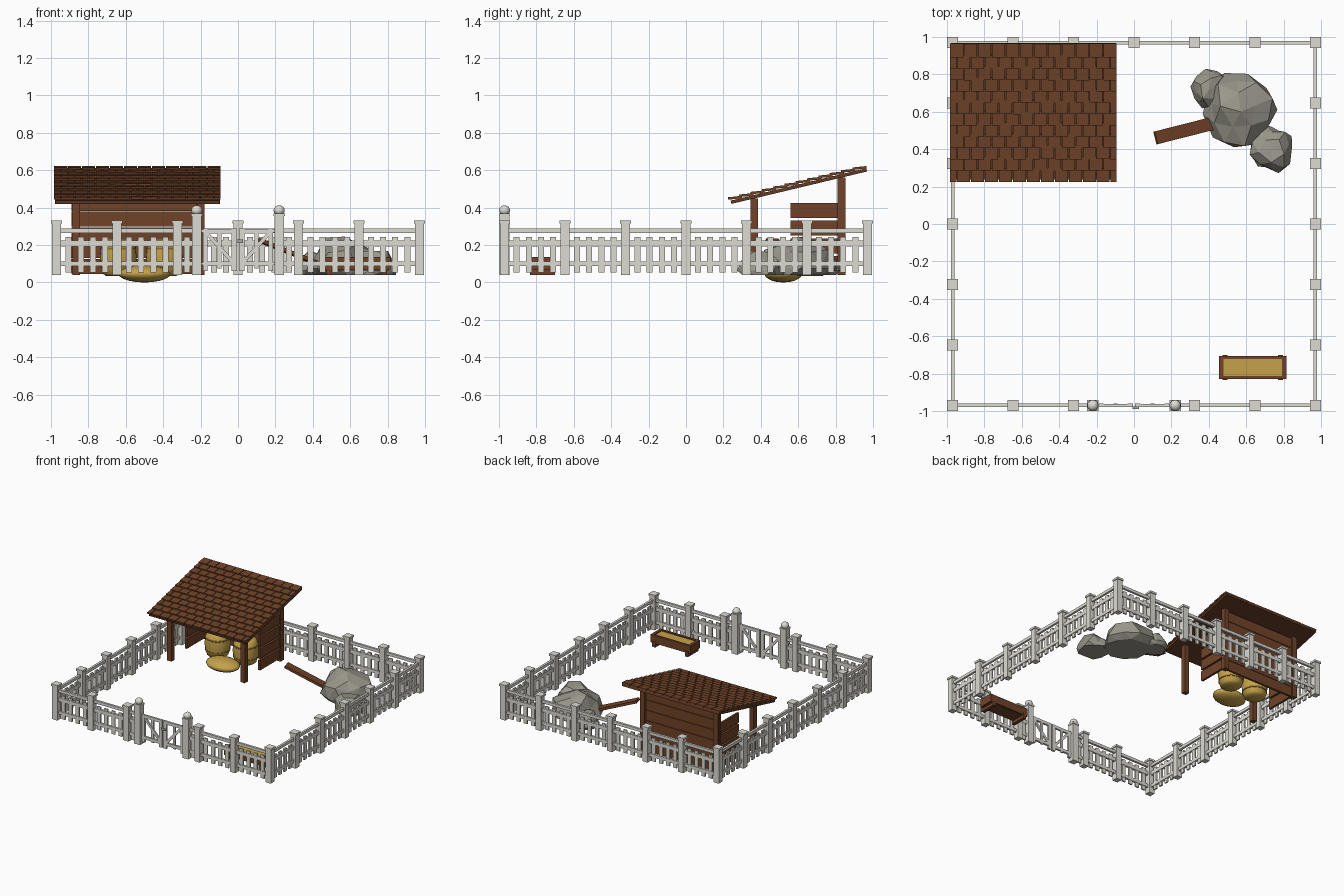
import bpy, bmesh, math, random
from mathutils import Matrix, Vector, Euler

if "Cube" in bpy.data.objects:
    bpy.data.objects.remove(bpy.data.objects["Cube"])

random.seed(4)


def mat(name, r, g, b):
    m = bpy.data.materials.new(name)
    m.diffuse_color = (r, g, b, 1)
    m.use_nodes = True
    m.node_tree.nodes["Principled BSDF"].inputs["Base Color"].default_value = m.diffuse_color
    return m


WHITE = mat("weathered white", 0.72, 0.71, 0.65)
WOOD = mat("brown wood", 0.165, 0.055, 0.021)
TILE = mat("roof brown", 0.16, 0.056, 0.021)
DARK = mat("dark roof wood", 0.12, 0.043, 0.018)
HAY = mat("golden hay", 0.56, 0.36, 0.07)
BAND = mat("hay twine", 0.27, 0.16, 0.03)
ROCK = mat("grey rock", 0.32, 0.305, 0.255)
METAL = mat("latch grey", 0.4, 0.4, 0.37)


def finish(name, bm, m, M=None, smooth=False):
    bmesh.ops.recalc_face_normals(bm, faces=bm.faces[:])
    me = bpy.data.meshes.new(name)
    bm.to_mesh(me)
    bm.free()
    for mm in (m if isinstance(m, list) else [m]):
        me.materials.append(mm)
    for p in me.polygons:
        p.use_smooth = smooth
    ob = bpy.data.objects.new(name, me)
    bpy.context.collection.objects.link(ob)
    if M is not None:
        ob.matrix_world = M
    return ob


def boxes(name, items, m, M=None):
    """One object from several boxes: (centre, size[, rotation])."""
    bm = bmesh.new()
    for it in items:
        rot = Euler(it[2]).to_matrix().to_4x4() if len(it) > 2 else Matrix()
        T = Matrix.Translation(it[0]) @ rot @ Matrix.Diagonal((*it[1], 1))
        bmesh.ops.create_cube(bm, size=1, matrix=T)
    return finish(name, bm, m, M)


def span(x0, x1, y0, y1, z0, z1):
    return (((x0 + x1) / 2, (y0 + y1) / 2, (z0 + z1) / 2), (x1 - x0, y1 - y0, z1 - z0))


def lathe(name, profile, m, loc, segs=20, band=None):
    """Revolved profile of (radius, z); band(z) picks the second material."""
    bm = bmesh.new()
    rings = [[bm.verts.new((r * math.cos(2 * math.pi * i / segs), r * math.sin(2 * math.pi * i / segs), z))
              for i in range(segs)] for r, z in profile]
    for a, b in zip(rings, rings[1:]):
        for i in range(segs):
            j = (i + 1) % segs
            f = bm.faces.new((a[i], a[j], b[j], b[i]))
            if band and band(f.calc_center_median().z):
                f.material_index = 1
    bm.faces.new(rings[0])
    bm.faces.new(rings[-1])
    ob = finish(name, bm, m, Matrix.Translation(loc), True)
    bpy.context.view_layer.objects.active = ob
    ob.select_set(True)
    bpy.ops.object.shade_smooth_by_angle(angle=math.radians(40))
    ob.select_set(False)
    return ob


# Fence: each side is built along the front edge, then turned about z
E, P = 0.97, 0.97 / 3
GP = 0.22  # gate post position
for k, side in enumerate(("front", "right", "back", "left")):
    stops = [-E + i * P for i in range(7)]
    posts, rails, pickets = [], [], []
    for i, x in enumerate(stops[:-1]):
        if side == "front" and i == 3:
            continue
        posts += [((x, -E, 0.18), (0.048, 0.048, 0.28)),
                  ((x, -E, 0.322), (0.06, 0.06, 0.016))]
    bays = list(zip(stops, stops[1:]))
    if side == "front":
        bays = bays[:2] + [(stops[2], -GP), (GP, stops[4])] + bays[4:]
    for a, b in bays:
        for z, h in ((0.277, 0.024), (0.208, 0.03), (0.1, 0.026)):
            rails.append((((a + b) / 2, -E, z), (b - a, 0.018, h)))
        n = 4 if b - a > 0.2 else 1
        for i in range(1, n + 1):
            pickets.append(((a + (b - a) * i / (n + 1), -E, 0.148), (0.032, 0.012, 0.19)))
    M = Matrix.Rotation(k * math.pi / 2, 4, "Z")
    boxes("fence_posts_" + side, posts, WHITE, M)
    boxes("fence_rails_" + side, rails, WHITE, M)
    boxes("fence_pickets_" + side, pickets, WHITE, M)

# Gate posts with ball tops, and the two braced gate leaves
for s, side in ((-1, "left"), (1, "right")):
    boxes("gate_post_" + side, [((s * GP, -E, 0.2), (0.052, 0.052, 0.32)),
                                ((s * GP, -E, 0.362), (0.06, 0.06, 0.014))], WHITE)
    ball = [(0.029 * math.sin(t * math.pi / 8) + 0.001, 0.385 - 0.027 * math.cos(t * math.pi / 8))
            for t in range(9)]
    lathe("gate_ball_" + side, ball, WHITE, (s * GP, -E, 0), 14)
    leaf = [((s * 0.175, -E, 0.175), (0.024, 0.018, 0.225)),
            ((s * 0.02, -E, 0.175), (0.028, 0.018, 0.225)),
            ((s * 0.098, -E, 0.275), (0.17, 0.016, 0.024)),
            ((s * 0.098, -E, 0.1), (0.17, 0.016, 0.024)),
            ((s * 0.098, -E, 0.187), (0.215, 0.014, 0.02), (0, -s * math.atan2(0.155, 0.14), 0)),
            ((s * 0.098, -E + 0.004, 0.175), (0.022, 0.01, 0.2))]
    boxes("gate_leaf_" + side, leaf, WHITE)
    boxes("gate_hinges_" + side, [((s * 0.192, -E, z), (0.02, 0.012, 0.014)) for z in (0.1, 0.275)], WHITE)
boxes("gate_latch", [((0.01, -0.982, 0.22), (0.036, 0.012, 0.018))], METAL)

# Shed frame
PX = (-0.865, -0.2)
boxes("shed_front_posts", [span(x - 0.02, x + 0.02, 0.345, 0.385, 0.04, 0.45) for x in PX], WOOD)
boxes("shed_back_posts", [span(x - 0.021, x + 0.021, 0.81, 0.852, 0.04, 0.56) for x in PX], WOOD)
boxes("shed_back_boards", [span(-0.89, -0.178, 0.82, 0.838, 0.045 + i * 0.0845, 0.126 + i * 0.0845)
                           for i in range(6)], WOOD)
boxes("shed_side_boards", [span(x - 0.009, x + 0.009, 0.56, 0.815, 0.06 + i * 0.095, 0.141 + i * 0.095)
                           for x in PX for i in range(4)], WOOD)

# Sloped roof: deck plus staggered overlapping shingles
X0, X1 = -0.985, -0.09
slope = math.atan2(0.172, 0.72)
R = Matrix.Translation((0, 0.243, 0.42)) @ Matrix.Rotation(slope, 4, "X")
boxes("roof_deck", [span(X0 + 0.006, X1 - 0.006, 0, 0.746, 0, 0.018)], DARK, R)
tiles = []
rows, cols = 12, 12
w = (X1 - X0) / cols
for r in range(rows):
    off = 0 if r % 2 else -w / 2
    for c in range(cols + 1):
        a, b = max(X0, X0 + off + c * w), min(X1, X0 + off + (c + 1) * w)
        if b - a < 0.01:
            continue
        v = r * 0.0622 + 0.026 + random.uniform(-0.001, 0.001)
        tiles.append((((a + b) / 2, v, 0.0275), (b - a - 0.005, 0.074, 0.013), (-0.13, 0, 0)))
boxes("roof_shingles", tiles, TILE, R)

# Round hay bales with twine, and a loose heap in front
prof = [(0.066, 0), (0.082, 0.012), (0.092, 0.045), (0.095, 0.046), (0.095, 0.056), (0.094, 0.057),
        (0.098, 0.1), (0.094, 0.141), (0.095, 0.142), (0.095, 0.152), (0.092, 0.153), (0.082, 0.186), (0.066, 0.198)]
for i, (x, y) in enumerate(((-0.64, 0.65), (-0.395, 0.665))):
    lathe("hay_bale_%d" % (i + 1), prof, [HAY, BAND], (x, y, 0.035),
          band=lambda z: 0.0455 < z < 0.0565 or 0.1415 < z < 0.1525)
heap = lathe("hay_heap", [(math.sin(t * math.pi / 10) + 0.005, -math.cos(t * math.pi / 10)) for t in range(11)],
             HAY, (-0.5, 0.52, 0.046), 24)
heap.scale = (0.138, 0.1, 0.046)

# Feed trough
boxes("trough_walls", [span(0.455, 0.815, -0.83, -0.812, 0.07, 0.135), span(0.455, 0.815, -0.723, -0.705, 0.07, 0.135),
                       span(0.455, 0.478, -0.83, -0.705, 0.07, 0.135), span(0.792, 0.815, -0.83, -0.705, 0.07, 0.135),
                       span(0.465, 0.805, -0.82, -0.715, 0.065, 0.08)], WOOD)
boxes("trough_feet", [span(x - 0.014, x + 0.014, -0.835, -0.7, 0.04, 0.085) for x in (0.487, 0.783)], WOOD)
boxes("trough_feed", [span(0.476, 0.794, -0.814, -0.721, 0.08, 0.127)], HAY)


# Faceted boulders, widest near their flat undersides
def rock(name, loc, size, turn, seed):
    rnd = random.Random(seed)
    bm = bmesh.new()
    bmesh.ops.create_icosphere(bm, subdivisions=2, radius=1)
    for v in bm.verts:
        v.co *= rnd.uniform(0.84, 1.12)
    M = Matrix.Translation(loc) @ Matrix.Rotation(turn, 4, "Z") @ Matrix.Diagonal((*size, 1))
    bm.transform(M)
    for v in bm.verts:
        v.co.z = min(max(v.co.z, 0.04), 0.262)
    finish(name, bm, ROCK)


rock("boulder_large", (0.57, 0.6, 0.075), (0.185, 0.205, 0.175), 0.4, 3)
rock("boulder_back", (0.405, 0.72, 0.065), (0.1, 0.11, 0.1), 0.2, 8)
rock("boulder_front", (0.735, 0.4, 0.065), (0.12, 0.125, 0.11), 0.9, 5)

# Plank resting against the boulders, free end raised
a, b = Vector((0.115, 0.46, 0.225)), Vector((0.47, 0.55, 0.085))
d = b - a
boxes("leaning_plank", [((a + b) / 2, (d.length, 0.07, 0.02),
                         (0, math.asin(-d.z / d.length), math.atan2(d.y, d.x)))], WOOD)
